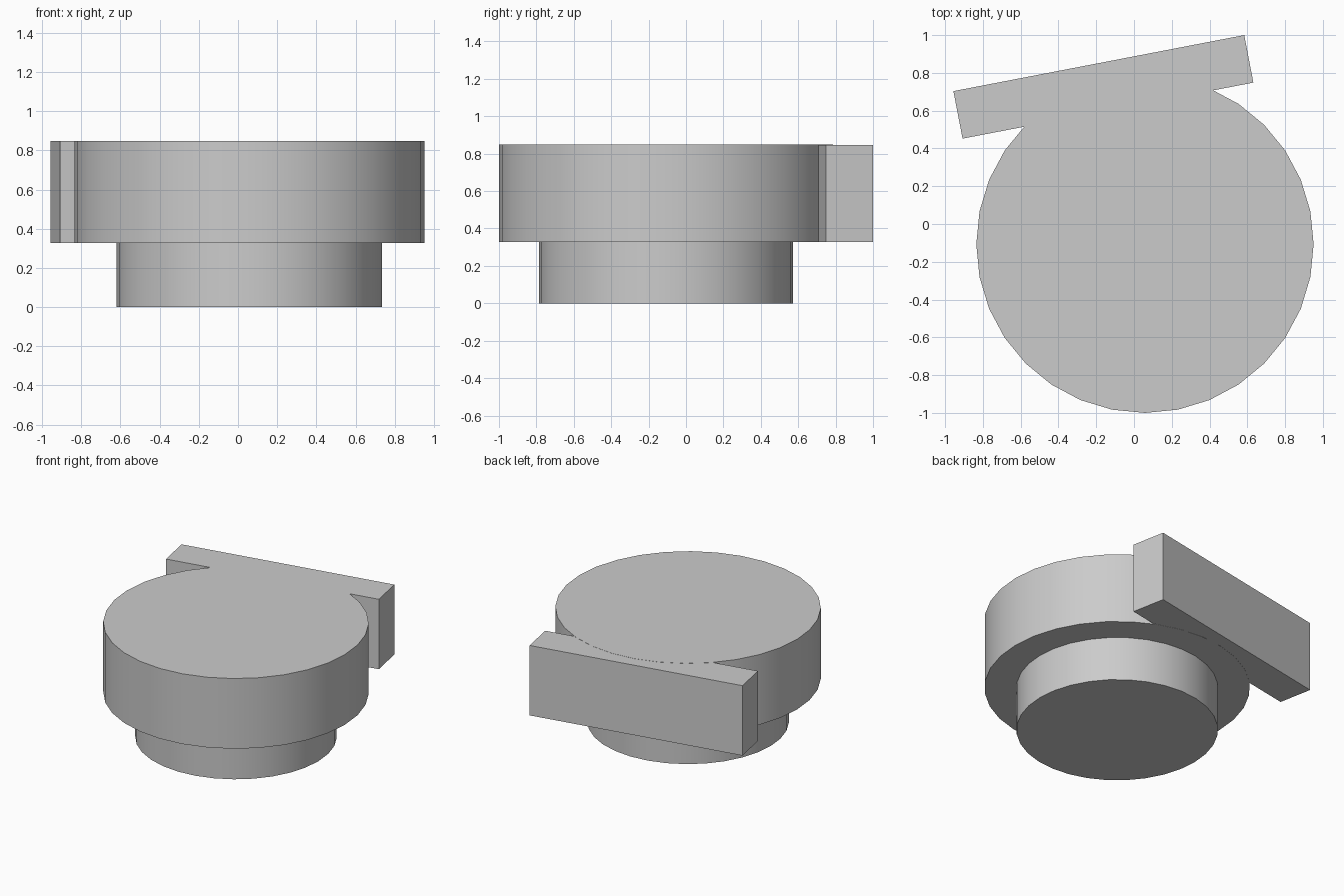
import bpy
import math

if "Cube" in bpy.data.objects:
    bpy.data.objects.remove(bpy.data.objects["Cube"], do_unlink=True)

grey = bpy.data.materials.new("plain_grey")
grey.use_nodes = True
COLOUR = (0.6, 0.6, 0.6, 1)
grey.diffuse_color = COLOUR
grey.node_tree.nodes["Principled BSDF"].inputs["Base Color"].default_value = COLOUR

AXIS = (0.058, -0.107)
STEP, TOP = 0.327, 0.848


def finish(name):
    ob = bpy.context.object
    ob.name = name
    ob.data.materials.append(grey)
    return ob


def disc(name, radius, low, high):
    bpy.ops.mesh.primitive_cylinder_add(
        vertices=32, radius=radius, depth=high - low,
        location=(*AXIS, (low + high) / 2))
    finish(name)
    bpy.ops.object.shade_smooth_by_angle(angle=math.radians(30))


# Round body: narrow foot below a wide drum
disc("foot", 0.678, 0, STEP)
disc("drum", 0.893, STEP, TOP)

# Slanted bar across the back of the drum
bpy.ops.mesh.primitive_cube_add(
    size=1, location=(-0.162, 0.726, (STEP + TOP) / 2),
    rotation=(0, 0, math.radians(10.9)))
bar = finish("back_bar")
bar.scale = (1.568, 0.256, TOP - STEP - 0.002)
